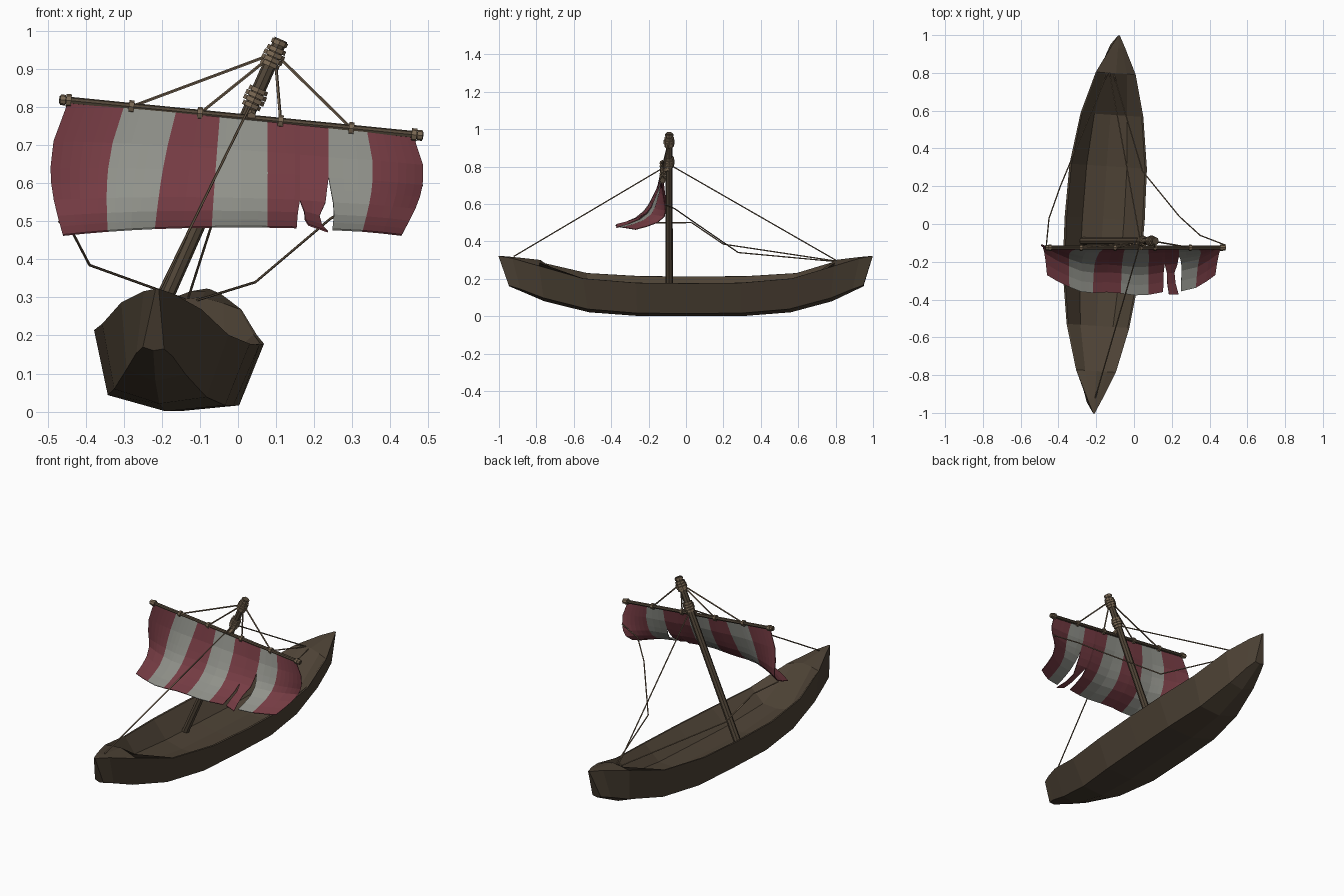
import bpy, bmesh, math
from mathutils import Vector, Matrix

if "Cube" in bpy.data.objects:
    bpy.data.objects.remove(bpy.data.objects["Cube"])


def material(name, rgb):
    m = bpy.data.materials.new(name)
    m.diffuse_color = (*rgb, 1)
    m.use_nodes = True
    m.node_tree.nodes["Principled BSDF"].inputs["Base Color"].default_value = m.diffuse_color
    return m


HULL = material("dark hull wood", (0.075, 0.055, 0.036))
SPAR = material("spar wood", (0.085, 0.062, 0.040))
ROPE = material("rope tan", (0.19, 0.135, 0.085))
RED = material("faded red cloth", (0.18, 0.045, 0.057))
WHITE = material("grey white cloth", (0.28, 0.285, 0.255))


def finish(name, bm, *mats):
    bmesh.ops.remove_doubles(bm, verts=bm.verts, dist=1e-5)
    bmesh.ops.recalc_face_normals(bm, faces=bm.faces)
    me = bpy.data.meshes.new(name)
    bm.to_mesh(me)
    bm.free()
    for m in mats:
        me.materials.append(m)
    ob = bpy.data.objects.new(name, me)
    bpy.context.collection.objects.link(ob)
    return ob


def rod(bm, a, b, r1, r2=None, sides=8):
    a, b = Vector(a), Vector(b)
    d = b - a
    mat = Matrix.Translation((a + b) / 2) @ d.to_track_quat('Z', 'Y').to_matrix().to_4x4()
    bmesh.ops.create_cone(bm, cap_ends=True, segments=sides, radius1=r1,
                          radius2=r1 if r2 is None else r2, depth=d.length, matrix=mat)


def line(name, pts, r=0.0035):
    bm = bmesh.new()
    for a, b in zip(pts, pts[1:]):
        rod(bm, a, b, r, sides=5)
    finish(name, bm, ROPE)


def lerp_table(tab, t):
    if t <= tab[0][0]:
        return tab[0][1]
    for (t0, v0), (t1, v1) in zip(tab, tab[1:]):
        if t <= t1:
            return v0 + (v1 - v0) * (t - t0) / (t1 - t0)
    return tab[-1][1]


# Hull: lofted rings; half stations mirrored fore and aft
# (rim y, bottom y, rim half width, rim z, chine half width, chine z, keel z, floor z)
half = [
    (0.00, 0.00, 0.213, 0.195, 0.158, 0.029, 0.001, 0.095),
    (0.28, 0.28, 0.206, 0.197, 0.155, 0.030, 0.001, 0.098),
    (0.56, 0.54, 0.167, 0.217, 0.122, 0.049, 0.021, 0.130),
    (0.79, 0.77, 0.106, 0.279, 0.078, 0.105, 0.080, 0.302),
    (0.93, 0.89, 0.040, 0.314, 0.048, 0.150, 0.134, 0.318),
    (1.003, 0.950, 0.004, 0.324, 0.028, 0.168, 0.161, 0.324),
]
stations = [(s, -1) for s in reversed(half)] + [(s, 1) for s in half[1:]]
bm = bmesh.new()
rings = []
for (yr, yb, w, zr, cw, cz, kz, fz), s in stations:
    wi = w * 0.95
    deck = fz > zr - 0.001
    fw, fe = (w * 0.55, (zr + fz) / 2) if deck else (w * 0.52, fz + 0.012)
    pts = [(-w, yr, zr), (-wi, yr, zr), (-fw, yr, fe), (0, yr, fz), (fw, yr, fe), (wi, yr, zr),
           (w, yr, zr), (cw, yb, cz), (0, yb, kz), (-cw, yb, cz)]
    rings.append([bm.verts.new((x, s * y + 0.03 * max(0, 1 - y * y), z)) for x, y, z in pts])
n = len(rings[0])
for a, b in zip(rings, rings[1:]):
    for i in range(n):
        j = (i + 1) % n
        bm.faces.new((a[i], a[j], b[j], b[i]))
for r in (rings[0], rings[-1]):
    bm.faces.new(r)
# heel to the right, small yaw
bm.transform(Matrix.Translation((-0.174, 0, 0)) @ Matrix.Rotation(math.radians(-3.8), 4, 'Z')
             @ Matrix.Rotation(math.radians(5), 4, 'Y'))
finish("hull", bm, HULL)

# Leaning mast
base, top = Vector((-0.278, -0.09, 0.10)), Vector((0.113, -0.09, 0.978))
axis = (top - base).normalized()
bm = bmesh.new()
rod(bm, base, top, 0.020, 0.018, 8)
finish("mast", bm, SPAR)

# Rope lashings on the mast
bm = bmesh.new()
for d, r in ((0.010, 0.022), (0.030, 0.026), (0.044, 0.029), (0.058, 0.029), (0.071, 0.026),
             (0.147, 0.026), (0.161, 0.029), (0.175, 0.029), (0.190, 0.025)):
    c = top - axis * d
    rod(bm, c - axis * 0.006, c + axis * 0.006, r, sides=8)
finish("mast_lashings", bm, ROPE)

# Yard with its bands
YL, YR = Vector((-0.47, -0.125, 0.82)), Vector((0.487, -0.125, 0.725))
ydir = (YR - YL).normalized()


def on_yard(x):
    return YL.lerp(YR, (x - YL.x) / (YR.x - YL.x))


bm = bmesh.new()
rod(bm, YL, YR, 0.010, sides=8)
finish("yard", bm, SPAR)
bm = bmesh.new()
for x, r in ((-0.46, 0.014), (-0.445, 0.017), (-0.28, 0.017), (-0.10, 0.017),
             (0.112, 0.017), (0.298, 0.017), (0.463, 0.017), (0.478, 0.014)):
    c = on_yard(x)
    rod(bm, c - ydir * 0.007, c + ydir * 0.007, r, sides=8)
rod(bm, (0.035, -0.09, 0.787), (0.035, -0.135, 0.775), 0.012, sides=6)
finish("yard_bands", bm, ROPE)

# Torn striped sail: cloth grid hanging from the yard
mid_y = [(0, -.13), (.3, -.152), (.6, -.192), (.78, -.23), (.9, -.28), (1, -.37)]
edge_y = [(0, -.13), (.3, -.120), (.6, -.108), (.78, -.118), (.9, -.17), (1, -.27)]
COLS = 42
ROWS = [0, 0.3, 0.5, 0.62, 0.74, 0.86, 0.94, 1]
# x of the columns beside the two tears, by height
tear_x = {
    28: [(.72, .163), (.86, .157), (1, .154)],
    29: [(.74, .163), (.86, .174), (.94, .176), (1, .185)],
    31: [(.5, .238), (.74, .230), (.86, .214), (.94, .220), (1, .236)],
    32: [(.5, .238), (1, .244)],
    33: [(.5, .238), (.74, .250), (.86, .252), (1, .248)],
}


def cloth(i, v):
    u = i / COLS
    k = 2 * u - 1
    e = abs(k) ** 3
    x0 = -0.445 + 0.905 * u
    y = (1 - e) * lerp_table(mid_y, v) + e * lerp_table(edge_y, v)
    y += math.sin(u * 21) * 0.008 * v * (1 - e)
    x = x0 + k * abs(k) * 0.04 * math.sin(math.pi * v ** 0.9) + (-0.015 if k < 0 else -0.03) * e * v
    if k < 0:                               # stripes spread to the lower left
        x += 0.03 * (0.9 - 2 * v) * (1 - e) * min(1, -2.5 * k)
    else:
        x += 0.012 * (1 - e) * min(1, 3 * k)
    drop = 0.287 - 0.045 * k + 0.022 * k * k
    z = on_yard(x0).z - drop * v
    if i in tear_x:
        x = lerp_table(tear_x[i], v)
    elif i == 30:
        x = (lerp_table(tear_x[29], v) + lerp_table(tear_x[31], v)) / 2
    if 29 <= i <= 31 and v > 0.7:           # loose flap between the tears
        y -= 0.05 * (v - 0.7)
        z -= 0.008 * (i - 30) * (v - 0.7) / 0.3
    return Vector((x, y, z))


def cloth_facet(i, v):
    # facets follow every third column away from the tears
    if 27 <= i <= 33 or i % 3 == 0:
        return cloth(i, v)
    a = i - i % 3
    return cloth(a, v).lerp(cloth(a + 3, v), (i - a) / 3)


def average(x, y):
    return (x + y) / 2


bm = bmesh.new()
grid = [[cloth_facet(i, v) for i in range(COLS + 1)] for v in ROWS]
for row, v in zip(grid, ROWS):              # close the cloth above each tear
    if v <= 0.74:
        row[28] = row[29] = average(row[28], row[29])
    if v <= 0.5:
        row[31] = row[33] = row[32]
for r in range(len(ROWS) - 1):
    for i in range(COLS):
        quad = [grid[r][i], grid[r][i + 1], grid[r + 1][i + 1], grid[r + 1][i]]
        torn = (i == 28 and r >= 4) or (i in (31, 32) and r >= 2)
        if torn or (quad[0] - quad[1]).length < 1e-4 and (quad[2] - quad[3]).length < 1e-4:
            continue
        f = bm.faces.new([bm.verts.new(p) for p in quad])
        stripe = 4 if i == 30 else i * 7 // COLS
        f.material_index = stripe % 2
sail = finish("sail", bm, RED, WHITE)
mod = sail.modifiers.new("thickness", 'SOLIDIFY')
mod.thickness = 0.004
mod.offset = 0

# Lifts from the masthead to the yard
head = top - axis * 0.04
for k, x in enumerate((-0.28, -0.10, 0.112, 0.298)):
    line(f"yard_lift_{k + 1}", [head, on_yard(x)], 0.0042)

# Fore and back stays
line("forestay", [(0.03, -0.11, 0.80), (-0.205, -0.92, 0.32)])
line("backstay", [(0.03, -0.07, 0.80), (-0.13, 0.80, 0.30)])

# Slack sheets from the sail edges to the stern
line("left_sheet", [cloth(0, 0.9), (-0.45, 0.03, 0.50), (-0.39, 0.20, 0.385), (-0.14, 0.80, 0.295)])
line("right_sheet", [cloth(COLS, 0.5), (0.35, -0.06, 0.575), (0.24, 0.04, 0.505),
                     (0.045, 0.28, 0.34), (-0.11, 0.80, 0.292)])
